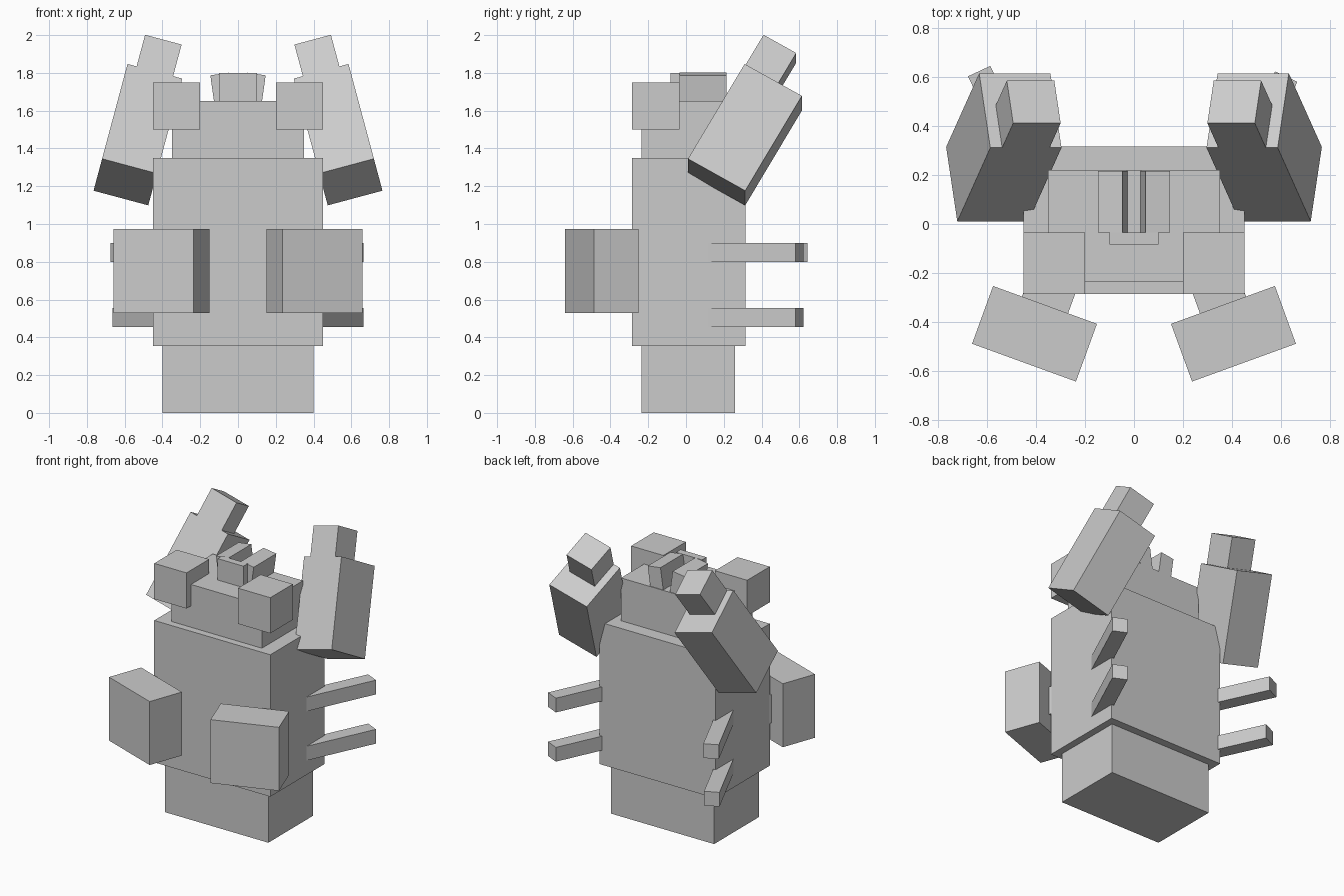
import bpy
from math import radians
from mathutils import Matrix, Vector, Euler

default = bpy.data.objects.get("Cube")
if default:
    bpy.data.objects.remove(default, do_unlink=True)

# Single flat grey
grey = bpy.data.materials.new("plain_grey")
grey.use_nodes = True
colour = (0.6, 0.6, 0.6, 1)
grey.diffuse_color = colour
grey.node_tree.nodes["Principled BSDF"].inputs["Base Color"].default_value = colour


def box(name, size, centre, turn=(0, 0, 0), offset=(0, 0, 0)):
    """Box turned about its centre (degrees); offset is in the turned frame."""
    rot = Euler([radians(a) for a in turn]).to_matrix()
    bpy.ops.mesh.primitive_cube_add(size=1)
    ob = bpy.context.object
    ob.name = name
    place = Matrix.Translation(Vector(centre) + rot @ Vector(offset))
    ob.data.transform(place @ rot.to_4x4() @ Matrix.Diagonal((*size, 1)))
    ob.data.materials.append(grey)
    return ob


def span(name, low, high):
    """Upright box between two corners."""
    low, high = Vector(low), Vector(high)
    return box(name, high - low, (low + high) / 2)


# Central stack
span("base", (-0.4, -0.235, 0), (0.4, 0.26, 0.355))
span("body", (-0.45, -0.285, 0.355), (0.45, 0.315, 1.35))
span("head", (-0.35, -0.235, 1.35), (0.35, 0.22, 1.65))
span("crest_front", (-0.1, -0.083, 1.6), (0.1, -0.034, 1.8))

for side, s in (("left", 1), ("right", -1)):
    # Eyes and the leaning crest ridges
    box(f"{side}_eye", (0.25, 0.25, 0.25), (s * 0.325, -0.16, 1.625))
    box(f"{side}_crest_ridge", (0.1, 0.25, 0.2), (s * 0.083, 0.09, 1.695), (0, s * 8, 0))

    # Raised arm with a hand at its tip
    arm, lean = (s * 0.53, 0.312, 1.473), (-30, -s * 15, 0)
    box(f"{side}_arm", (0.3, 0.35, 0.6), arm, lean)
    box(f"{side}_hand", (0.2, 0.2, 0.2), arm, lean, (0, -0.075, 0.4))

    # Front paw on a short stub
    paw, yaw = (s * 0.405, -0.447, 0.752), (0, 0, s * 20)
    box(f"{side}_paw", (0.45, 0.25, 0.445), paw, yaw)
    box(f"{side}_paw_stub", (0.2, 0.3, 0.2), paw, yaw, (0, 0.15, 0))

    # Back-swept spikes
    for level, z in (("lower", 0.505), ("upper", 0.85)):
        extra = 0.025 if (s < 0 and level == "upper") else 0
        box(f"{side}_{level}_spike", (0.1, 0.6, 0.1), (s * 0.493, 0.328, z),
            (0, 0, -s * 25), (0, extra, 0))
